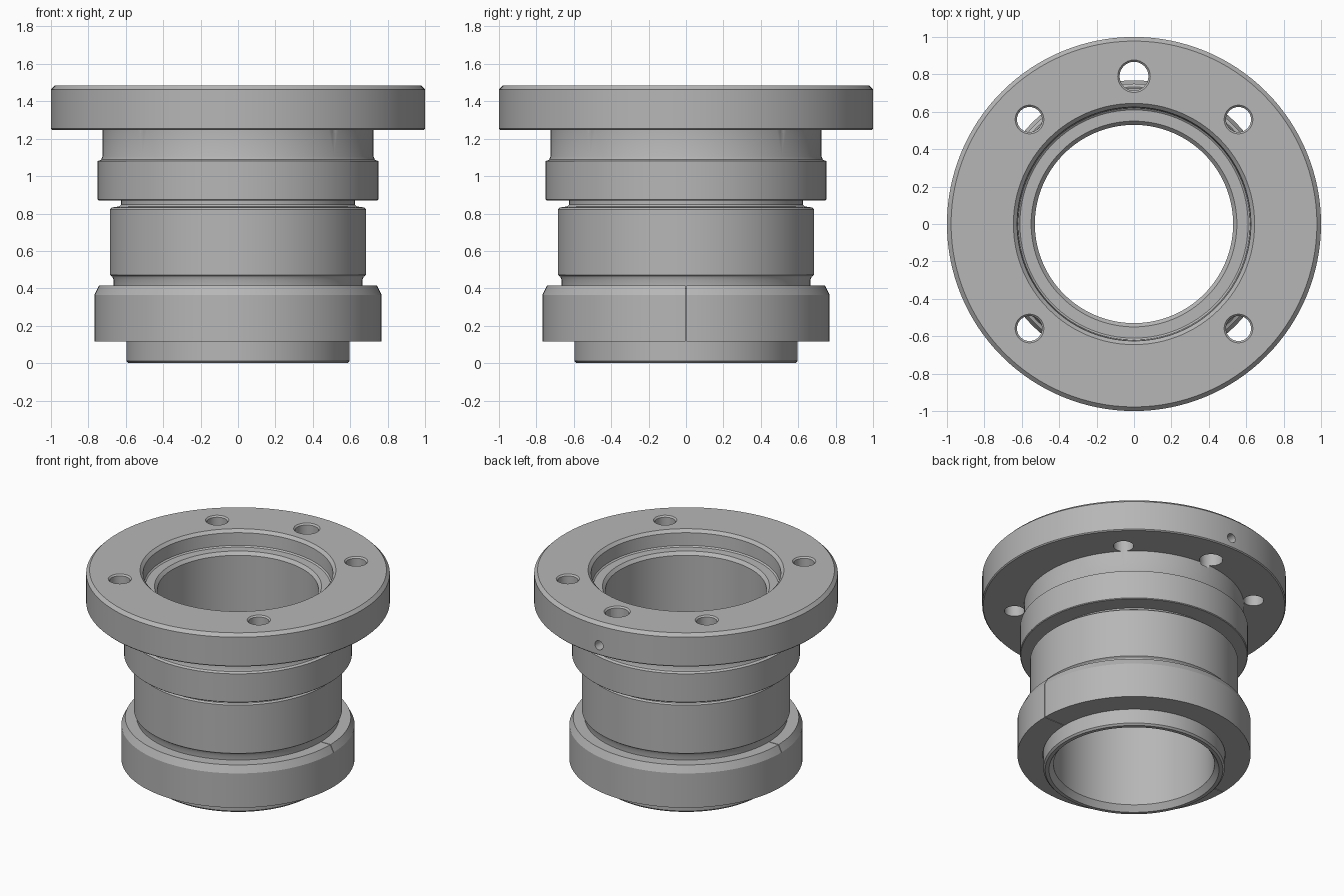
import bpy, bmesh, math
from mathutils import Matrix

default = bpy.data.objects.get("Cube")
if default:
    bpy.data.objects.remove(default, do_unlink=True)

steel = bpy.data.materials.new("grey steel")
steel.use_nodes = True
steel.diffuse_color = (0.47, 0.47, 0.47, 1)
steel.node_tree.nodes["Principled BSDF"].inputs["Base Color"].default_value = (0.47, 0.47, 0.47, 1)


def make_object(name, bm):
    bmesh.ops.recalc_face_normals(bm, faces=bm.faces)
    mesh = bpy.data.meshes.new(name)
    bm.to_mesh(mesh)
    bm.free()
    mesh.materials.append(steel)
    obj = bpy.data.objects.new(name, mesh)
    bpy.context.collection.objects.link(obj)
    return obj


def lathe(name, profile, steps, start=0.0, sweep=math.tau):
    """Revolve a closed (radius, z) outline around z; cap the ends of a partial turn."""
    bm = bmesh.new()
    full = sweep >= math.tau
    rings = []
    for i in range(steps if full else steps + 1):
        a = start + sweep * i / steps
        rings.append([bm.verts.new((r * math.cos(a), r * math.sin(a), z)) for r, z in profile])
    n = len(profile)
    for i in range(steps):
        near, far = rings[i], rings[(i + 1) % len(rings)]
        for j in range(n):
            k = (j + 1) % n
            bm.faces.new((near[j], far[j], far[k], near[k]))
    if not full:
        bm.faces.new(rings[0])
        bm.faces.new(rings[-1])
    return make_object(name, bm)


def smooth(obj):
    bpy.ops.object.select_all(action="DESELECT")
    obj.select_set(True)
    bpy.context.view_layer.objects.active = obj
    bpy.ops.object.shade_smooth_by_angle(angle=math.radians(25))


# Flanged sleeve: outer outline upwards, then the recess and bore downwards
outer = [(0.585, 0), (0.597, 0.012), (0.597, 0.40), (0.665, 0.40), (0.665, 0.445),
         (0.672, 0.462), (0.685, 0.472), (0.685, 0.822), (0.675, 0.832),
         (0.635, 0.838), (0.625, 0.848), (0.625, 0.87), (0.745, 0.87), (0.75, 0.875),
         (0.75, 1.08), (0.732, 1.088), (0.725, 1.105), (0.725, 1.247)]
flange = [(0.993, 1.247), (1.0, 1.254), (1.0, 1.463), (0.978, 1.485)]
inner = [(0.645, 1.485), (0.625, 1.465), (0.62, 1.375), (0.61, 1.367),
         (0.55, 1.367), (0.53, 1.345), (0.53, 0.04), (0.56, 0)]
sleeve = lathe("flanged_sleeve", outer + flange + inner, 128)

# Cutter for the bolt holes and the radial set-screw hole
holes = bmesh.new()


def cut_cylinder(r1, r2, depth, matrix):
    bmesh.ops.create_cone(holes, cap_ends=True, segments=32, radius1=r1, radius2=r2,
                          depth=depth, matrix=matrix)


def add_cutter(name):
    global holes
    cutter = make_object(name, holes)
    cutter.hide_render = True
    cutter.hide_viewport = True
    cutter.display_type = "WIRE"
    mod = sleeve.modifiers.new(name, "BOOLEAN")
    mod.operation = "DIFFERENCE"
    mod.solver = "EXACT"
    mod.object = cutter
    holes = bmesh.new()
    return cutter


bolts = [(90, 0.077), (45, 0.067), (135, 0.067), (225, 0.067), (315, 0.067)]
spots = [(0.79 * math.cos(math.radians(a)), 0.79 * math.sin(math.radians(a)), r) for a, r in bolts]
cutters = []
for x, y, r in spots:
    cut_cylinder(r, r, 0.4, Matrix.Translation((x, y, 1.43)))
cutters.append(add_cutter("bolt_hole_cutter"))
for x, y, r in spots:
    cut_cylinder(r - 0.001, r + 0.02, 0.021, Matrix.Translation((x, y, 1.4845)))
cutters.append(add_cutter("countersink_cutter"))
cut_cylinder(0.033, 0.033, 0.3, Matrix.Translation((0, 0.95, 1.32)) @ Matrix.Rotation(math.pi / 2, 4, "X"))
cutters.append(add_cutter("set_screw_cutter"))

# Bake the holes into the sleeve and drop the cutters
bpy.context.view_layer.update()
for c in cutters:
    c.hide_viewport = False
bpy.context.view_layer.objects.active = sleeve
for mod in list(sleeve.modifiers):
    bpy.ops.object.modifier_apply(modifier=mod.name)
for c in cutters:
    bpy.data.objects.remove(c, do_unlink=True)
smooth(sleeve)

# Split clamp collar: two half rings that meet at the left and right
collar = [(0.60, 0.115), (0.768, 0.115), (0.768, 0.365), (0.743, 0.415),
          (0.667, 0.415), (0.667, 0.398), (0.60, 0.398)]
gap = 0.003
for name, start in (("back_collar_half", 0), ("front_collar_half", math.pi)):
    smooth(lathe(name, collar, 64, start + gap, math.pi - 2 * gap))
